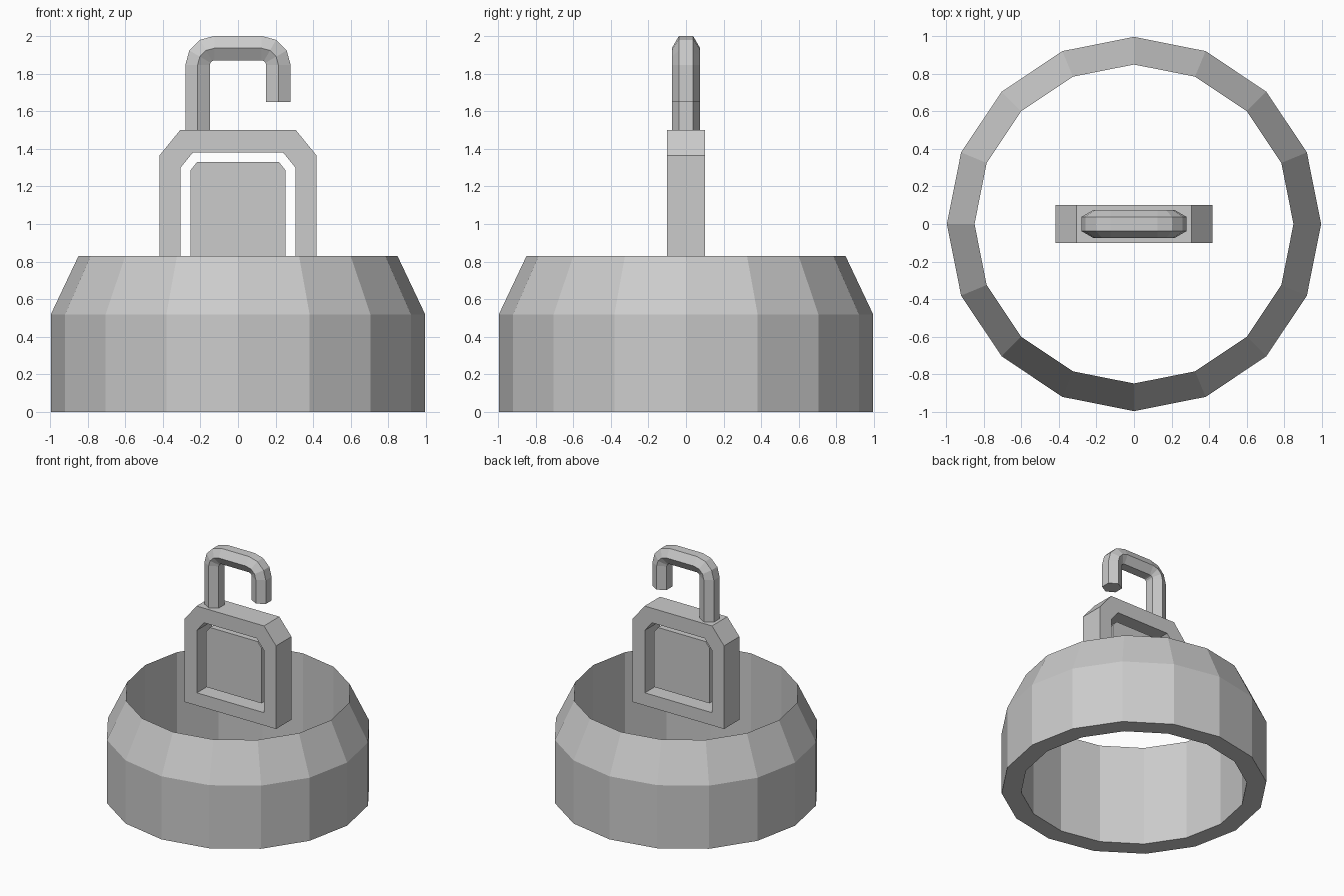
import bpy, bmesh
from math import sin, cos, pi, radians

if "Cube" in bpy.data.objects:
    bpy.data.objects.remove(bpy.data.objects["Cube"])


def make(name, verts, faces):
    mesh = bpy.data.meshes.new(name)
    mesh.from_pydata(verts, [], faces)
    bm = bmesh.new()
    bm.from_mesh(mesh)
    bmesh.ops.recalc_face_normals(bm, faces=bm.faces)
    bm.to_mesh(mesh)
    bm.free()
    obj = bpy.data.objects.new(name, mesh)
    bpy.context.collection.objects.link(obj)
    return obj


def loft(name, rings, closed=False):
    """Skin equal-sized point rings; cap the ends, or join last to first."""
    n, m = len(rings[0]), len(rings)
    verts = [p for ring in rings for p in ring]
    faces = []
    for i in range(m if closed else m - 1):
        a, b = i * n, (i + 1) % m * n
        faces += [(a + j, a + (j + 1) % n, b + (j + 1) % n, b + j) for j in range(n)]
    if not closed:
        faces += [tuple(range(n)), tuple(range((m - 1) * n, m * n))]
    return make(name, verts, faces)


def house(w, cw, z0, zc, z1, y):
    """Rectangle outline with two chamfered upper corners."""
    half = [(w, z0), (w, zc), (cw, z1)]
    return [(x, y, z) for x, z in half + [(-x, z) for x, z in reversed(half)]]


# Sixteen-sided hollow collar with a sloping shoulder
profile = [(0.995, 0), (0.995, 0.52), (0.848, 0.83), (0.848, 0)]
loft("collar", [[(r * cos(k * pi / 8), r * sin(k * pi / 8), z) for r, z in profile]
                for k in range(16)], closed=True)

# Chamfered frame with a through opening
outer = (0.417, 0.307, 0.68, 1.365, 1.5)
inner = (0.305, 0.24, 0.785, 1.3, 1.38)
D = 0.1
loft("frame", [house(*outer, -D), house(*outer, D), house(*inner, D), house(*inner, -D)],
     closed=True)

# Recessed panel inside the frame
panel = (0.253, 0.217, 0.83, 1.285, 1.33)
loft("panel", [house(*panel, -0.055), house(*panel, 0.055)])

# Open hexagonal hook: straight legs, three-step bends, short right end
stations = [(-0.215, 1.49, pi)]
for cx, start in ((-0.125, 180), (0.125, 90)):
    for k in range(4):
        a = radians(start - 30 * k)
        stations.append((cx + 0.09 * cos(a), 1.845 + 0.09 * sin(a), a))
stations.append((0.215, 1.65, 0))
R = 0.075
rings = []
for x, z, a in stations:
    ring = []
    for k in range(6):
        t = pi / 6 + k * pi / 3
        ring.append((x + R * cos(t) * cos(a), R * sin(t), z + R * cos(t) * sin(a)))
    rings.append(ring)
loft("hook", rings)
